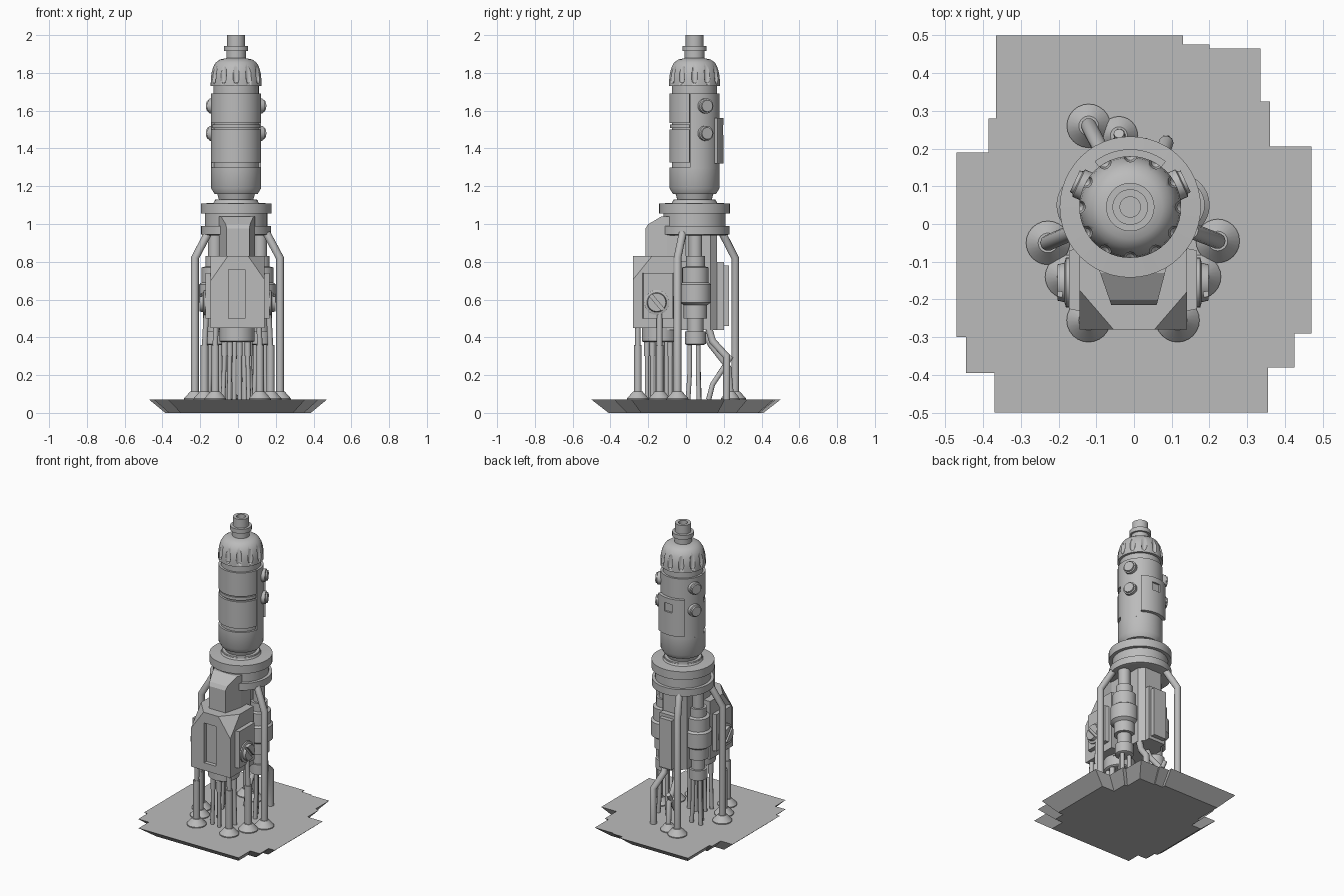
import bpy, bmesh
from math import sin, cos, pi, radians
from mathutils import Vector, Matrix

if "Cube" in bpy.data.objects:
    bpy.data.objects.remove(bpy.data.objects["Cube"])

GREY = (0.5, 0.5, 0.5, 1)
mat = bpy.data.materials.new("plain grey")
mat.use_nodes = True
mat.diffuse_color = GREY
mat.node_tree.nodes["Principled BSDF"].inputs["Base Color"].default_value = GREY

AX, AY = -0.01, 0.045      # axis of the upper barrel
GROUND = 0.07


def activate(ob):
    bpy.ops.object.select_all(action='DESELECT')
    ob.select_set(True)
    bpy.context.view_layer.objects.active = ob


def finish(name, bm, smooth=True):
    bmesh.ops.remove_doubles(bm, verts=bm.verts, dist=1e-5)
    bmesh.ops.recalc_face_normals(bm, faces=bm.faces)
    me = bpy.data.meshes.new(name)
    bm.to_mesh(me)
    bm.free()
    me.materials.append(mat)
    ob = bpy.data.objects.new(name, me)
    bpy.context.collection.objects.link(ob)
    if smooth:
        activate(ob)
        bpy.ops.object.shade_smooth_by_angle(angle=radians(32))
    return ob


def revolve(name, profile, x=AX, y=AY, start=0, end=360, seg=48, matrix=None):
    """Closed (radius, height) profile swept round a vertical axis."""
    bm = bmesh.new()
    full = end - start == 360
    rings = []
    for i in range(seg + 1):
        a = radians(start + (end - start) * i / seg)
        rings.append([bm.verts.new((r * cos(a), r * sin(a), z)) for r, z in profile])
    n = len(profile)
    for a, b in zip(rings, rings[1:]):
        for j in range(n):
            k = (j + 1) % n
            if profile[j][0] + profile[k][0] > 0:
                bm.faces.new((a[j], a[k], b[k], b[j]))
    if not full:
        bm.faces.new(rings[0])
        bm.faces.new(rings[-1])
    bmesh.ops.dissolve_degenerate(bm, dist=1e-6, edges=bm.edges)
    bm.transform(matrix or Matrix.Translation((x, y, 0)))
    return finish(name, bm)


def solid(name, steps, **kw):
    """Stack of (radius, height) steps closed on the axis."""
    return revolve(name, [(0, steps[0][1])] + steps + [(0, steps[-1][1])], **kw)


def shell(name, r0, r1, z0, z1, a0, a1):
    return revolve(name, [(r0, z0), (r1, z0), (r1, z1), (r0, z1)], start=a0, end=a1, seg=32)


def prism(name, outline, z0, z1, foot=1.0, cuts=()):
    """Extruded plan outline, optionally shrunk at the bottom and sliced by planes."""
    bm = bmesh.new()
    low = [bm.verts.new((x * foot, y * foot, z0)) for x, y in outline]
    top = [bm.verts.new((x, y, z1)) for x, y in outline]
    bm.faces.new(low)
    bm.faces.new(top)
    for i in range(len(low)):
        j = (i + 1) % len(low)
        bm.faces.new((low[i], low[j], top[j], top[i]))
    for co, no in cuts:
        bmesh.ops.bisect_plane(bm, geom=bm.verts[:] + bm.edges[:] + bm.faces[:],
                               plane_co=co, plane_no=no, clear_outer=True)
        bmesh.ops.holes_fill(bm, edges=[e for e in bm.edges if e.is_boundary])
    return finish(name, bm, False)


def box(name, x0, x1, y0, y1, z0, z1, **kw):
    return prism(name, [(x0, y0), (x1, y0), (x1, y1), (x0, y1)], z0, z1, **kw)


def carve(ob, cutter):
    cutter.hide_render = True
    mod = ob.modifiers.new("carve", 'BOOLEAN')
    mod.object, mod.operation, mod.solver = cutter, 'DIFFERENCE', 'EXACT'
    activate(ob)
    bpy.ops.object.modifier_apply(modifier=mod.name)
    bpy.data.objects.remove(cutter)


def pipe(name, points, radius):
    cu = bpy.data.curves.new(name, 'CURVE')
    cu.dimensions, cu.bevel_depth, cu.bevel_resolution, cu.use_fill_caps = '3D', radius, 3, True
    sp = cu.splines.new('POLY')
    sp.points.add(len(points) - 1)
    for p, co in zip(sp.points, points):
        p.co = (*co, 1)
    ob = bpy.data.objects.new(name, cu)
    bpy.context.collection.objects.link(ob)
    cu.materials.append(mat)
    activate(ob)
    bpy.ops.object.convert(target='MESH')
    bpy.ops.object.shade_smooth_by_angle(angle=radians(50))


def foot(name, x, y, r=0.058):
    solid(name, [(r, GROUND), (r, GROUND + 0.006), (r * 0.45, GROUND + 0.042)], x=x, y=y, seg=24)


# Ground slab with stepped rim and undercut sides
prism("ground_slab", [
    (-.365, .5), (.13, .5), (.13, .475), (.2, .475), (.2, .465), (.335, .465), (.335, .325),
    (.36, .325), (.36, .205), (.47, .205), (.47, -.29), (.425, -.29), (.425, -.38),
    (.355, -.38), (.355, -.5), (-.37, -.5), (-.37, -.395), (-.445, -.395), (-.445, -.3),
    (-.47, -.3), (-.47, .19), (-.385, .19), (-.385, .28), (-.365, .28)], 0, GROUND, foot=0.82)

# Upper barrel: core, collar and panels
solid("barrel_core", [(.115, 1.1), (.115, 1.125), (.09, 1.125), (.1, 1.16), (.115, 1.16),
                      (.133, 1.19), (.133, 1.3), (.12, 1.3), (.12, 1.74)])
for z0, z1 in ((1.325, 1.5), (1.535, 1.69)):
    shell("front_panel", .11, .133, z0, z1, 192, 348)
shell("front_band", .11, .129, 1.508, 1.527, 192, 348)
shell("back_panel", .11, .133, 1.29, 1.69, -10, 190)
hatch = shell("back_hatch", .125, .153, 1.32, 1.56, 52, 128)
carve(hatch, box("hatch_window", -.035, .02, .186, .25, 1.47, 1.525))

# Domed cap with a ring of slots
cap = solid("slotted_cap", [(.135, 1.73), (.135, 1.765), (.131, 1.8), (.122, 1.83),
                            (.108, 1.855), (.085, 1.871), (.05, 1.878)])
for i in range(12):
    a = i * pi / 6
    spot = Matrix.Translation((AX + .136 * cos(a), AY + .136 * sin(a), 0))
    carve(cap, solid("slot_cutter", [(.003, 1.742), (.012, 1.75), (.017, 1.77),
                                     (.017, 1.85), (.012, 1.87)], seg=12, matrix=spot))
revolve("top_nozzle", [(0, 1.87), (.052, 1.87), (.052, 1.915), (.064, 1.915), (.064, 1.943),
                       (.047, 1.943), (.047, 2), (.027, 2), (.027, 1.96), (0, 1.96)])

# Round knobs on both flanks of the barrel
for side in (-1, 1):
    for z in (1.48, 1.625):
        d = Vector((side * cos(radians(25)), sin(radians(25)), 0))
        m = Matrix.Translation(Vector((AX, AY, z)) + d * .12) @ d.to_track_quat('Z', 'Y').to_matrix().to_4x4()
        solid("barrel_knob", [(.04, 0), (.04, .03), (.033, .033), (.031, .042)], seg=24, matrix=m)

# Flanged collar
solid("collar", [(.165, .94), (.185, .945), (.185, .99), (.165, .99), (.165, 1.055),
                 (.187, 1.055), (.187, 1.108), (.12, 1.112), (.11, 1.13)])

# Lower trunk with back plate
prism("trunk", [(-.1, -.1), (.08, -.1), (.08, .13), (.05, .165), (-.07, .165), (-.1, .13)], .44, .95)
box("back_plate", -.07, .05, .16, .2, .44, .8)
box("back_plate_face", -.055, .035, .19, .228, .46, .78)

# Front housing with clipped top corners, recessed slot and feed chute
corners = [((s * .14, -.18, .83), (s * .11 * .13, -.095 * .13, .095 * .105)) for s in (-1, 1)]
housing = box("front_housing", -.145, .14, -.28, -.04, .45, .83, cuts=corners)
carve(housing, box("slot_cutter", -.05, .037, -.3, -.255, .5, .76))
prism("feed_chute", [(-.06, -.215), (.06, -.215), (.09, -.1), (.09, 0), (-.1, 0), (-.1, -.1)],
      .8, 1.04, cuts=[((0, -.215, .99), (0, -.05, .085)), ((0, -.2, 1.0), (0, -.5, .3))])
solid("housing_drum", [(.085, .375), (.093, .38), (.093, .46)], x=-.005, y=-.14)

for side in (-1, 1):
    def sx(v):
        return -.0025 + side * v
    # Side plates with slotted discs
    x0, x1 = sorted((sx(.12), sx(.17)))
    prism("side_plate", [(x0, -.235), (x1, -.225), (x1, -.07), (x0, -.06)] if side > 0 else
          [(x0, -.225), (x1, -.235), (x1, -.06), (x0, -.07)], .5, .74)
    turn = Matrix.Translation((sx(.16), -.155, .585)) @ Matrix.Rotation(side * pi / 2, 4, 'Y')
    disc = solid("side_disc", [(.066, 0), (.066, .018), (.052, .022), (.048, .04)],
                 seg=32, matrix=turn)
    groove = box("groove_cutter", -.08, .08, -.009, .009, .027, .06)
    groove.data.transform(turn @ Matrix.Rotation(side * radians(40), 4, 'Z'))
    carve(disc, groove)

    # Side pistons with small pipes beneath
    px, py = sx(.12), .05
    solid("piston", [(.045, .36), (.055, .365), (.055, .43), (.042, .43), (.042, .5), (.062, .5),
                     (.062, .57), (.083, .585), (.083, .68), (.07, .69), (.07, .77), (.05, .775),
                     (.05, .83), (.036, .83), (.036, .95)], x=px, y=py, seg=32)
    for i in range(3):
        a = i * 2 * pi / 3 + .5
        dx, dy = .03 * cos(a), .03 * sin(a)
        pipe("piston_pipe", [(px + dx, py + dy, .38), (px + dx, py + dy, .22),
                             (px + dx * 1.3, py + dy * 1.3, GROUND)], .013)

    # Front and flank legs
    for name, x, y, top, tx in (("front_leg", .118, -.255, .46, .115), ("flank_leg", .175, -.14, .54, .165)):
        pipe(name, [(sx(x), y, GROUND), (sx(x), y, .36)], .021)
        pipe(name + "_rod", [(sx(x), y, .34), (sx(tx), y, top)], .015)
        foot(name + "_foot", sx(x), y)

# Three outer bent legs with a foot each
for x, y in ((.222, -.045), (-.228, -.05), (-.12, .26)):
    d = Vector((AX - x, AY - y, 0)).normalized() * .075
    pipe("outer_leg", [(x, y, GROUND), (x, y, .82), (x + d.x, y + d.y, .95)], .021)
    foot("outer_leg_foot", x, y)

# Pipe bundle under the housing
for i in range(8):
    a = i * pi / 4 + .2
    x, y = -.005 + .068 * cos(a), -.14 + .068 * sin(a)
    pipe("bundle_pipe", [(x, y, .39), (x, y, .3), (x * 1.1, y, GROUND)], .012)
    pipe("bundle_sleeve", [(x, y, .38), (x, y, .3)], .016)

# Rear drain pipes
pipe("rear_brace", [(-.02, .1, .42), (-.02, .13, .36), (-.035, .225, .24), (-.04, .24, GROUND)], .016)
pipe("rear_brace_rod", [(-.04, .24, .3), (-.03, .14, .15), (-.03, .12, GROUND)], .014)
foot("rear_brace_foot", -.04, .235, .05)
pipe("rear_drain", [(.06, .12, .45), (.06, .14, .38), (.085, .215, .3), (.085, .215, GROUND)], .02)
